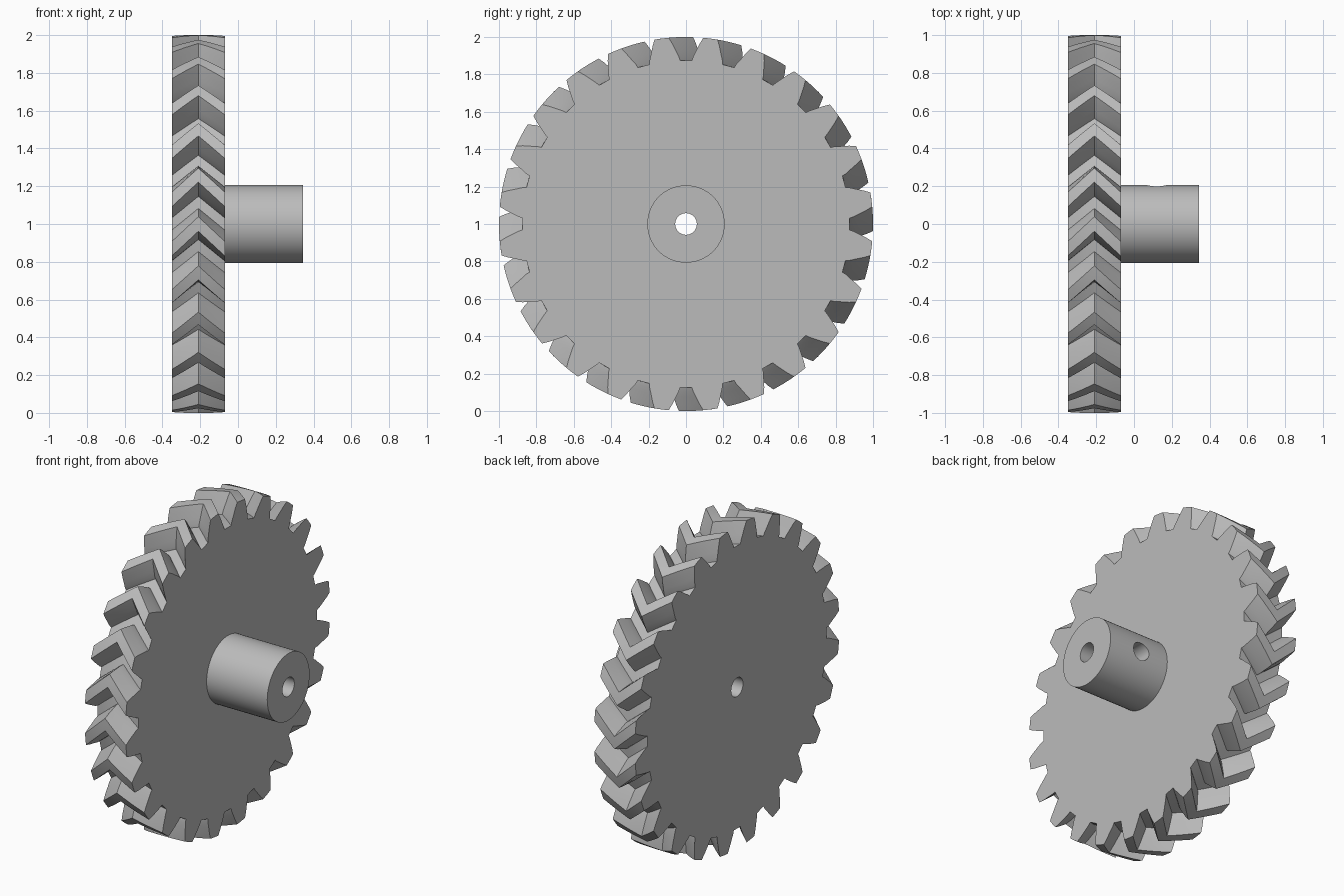
import bpy, bmesh
from math import sin, cos, radians, pi
from mathutils import Matrix, Vector

cube = bpy.data.objects.get("Cube")
if cube:
    bpy.data.objects.remove(cube, do_unlink=True)

TEETH = 24
PITCH = 360 / TEETH
X_LEFT, X_RIGHT = -0.35, -0.07      # gear faces
HUB_END, HUB_RADIUS = 0.345, 0.207
BORE_RADIUS = 0.058
AXIS_Z = 1.0

grey = bpy.data.materials.new("light grey")
grey.use_nodes = True
colour = (0.5, 0.5, 0.5, 1)
grey.diffuse_color = colour
grey.node_tree.nodes["Principled BSDF"].inputs["Base Color"].default_value = colour


def make_object(name, bm):
    bmesh.ops.recalc_face_normals(bm, faces=bm.faces)
    mesh = bpy.data.meshes.new(name)
    bm.to_mesh(mesh)
    bm.free()
    mesh.materials.append(grey)
    obj = bpy.data.objects.new(name, mesh)
    bpy.context.collection.objects.link(obj)
    return obj


def cylinder(name, start, end, radius, sides=64):
    start, end = Vector(start), Vector(end)
    turn = (end - start).to_track_quat('Z', 'Y').to_matrix().to_4x4()
    bm = bmesh.new()
    bmesh.ops.create_cone(bm, cap_ends=True, segments=sides, radius1=radius, radius2=radius,
                          depth=(end - start).length,
                          matrix=Matrix.Translation((start + end) / 2) @ turn)
    return make_object(name, bm)


def activate(obj):
    bpy.ops.object.select_all(action='DESELECT')
    obj.select_set(True)
    bpy.context.view_layer.objects.active = obj


def cut(obj, cutter):
    activate(obj)
    mod = obj.modifiers.new("cut", 'BOOLEAN')
    mod.object, mod.operation, mod.solver = cutter, 'DIFFERENCE', 'EXACT'
    bpy.ops.object.modifier_apply(modifier=mod.name)


# Herringbone gear: one tooth flank (radius, half angle) mirrored, repeated and lofted
flank = [(0.875, 5.4), (0.895, 5.05), (0.925, 4.2), (0.965, 3.2), (1.0, 2.2)]
tooth = [(r, -a) for r, a in flank] + [(1.0, 0)] + [(r, a) for r, a in reversed(flank)]
outline = [(r, a + PITCH * (k + 0.5)) for k in range(TEETH) for r, a in tooth]

SLICES = 8
bm = bmesh.new()
rings = []
for s in range(SLICES + 1):
    t = s / SLICES
    twist = PITCH / 2 * (1 - abs(2 * t - 1))     # half a pitch at the middle
    x = X_LEFT + t * (X_RIGHT - X_LEFT)
    rings.append([bm.verts.new((x, r * sin(radians(a + twist)), AXIS_Z + r * cos(radians(a + twist))))
                  for r, a in outline])
n = len(outline)
for low, high in zip(rings, rings[1:]):
    for i in range(n):
        j = (i + 1) % n
        bm.faces.new((low[i], low[j], high[j], high[i]))
bm.faces.new(rings[0])
bm.faces.new(rings[-1])
gear = make_object("herringbone_gear", bm)

# Hub
hub = cylinder("hub", (X_RIGHT, 0, AXIS_Z), (HUB_END, 0, AXIS_Z), HUB_RADIUS)

# Shaft bore and set screw hole
bore = cylinder("bore_cutter", (-1, 0, AXIS_Z), (1, 0, AXIS_Z), BORE_RADIUS, 32)
screw = cylinder("screw_hole_cutter", (0.12, 0, AXIS_Z), (0.12, 0.5, AXIS_Z), 0.056, 32)
cut(gear, bore)
cut(hub, bore)
cut(hub, screw)
for cutter in (bore, screw):
    cutter.hide_render = True
    bpy.data.objects.remove(cutter, do_unlink=True)

for obj in (gear, hub):
    activate(obj)
    bpy.ops.object.shade_smooth_by_angle(angle=radians(20))
